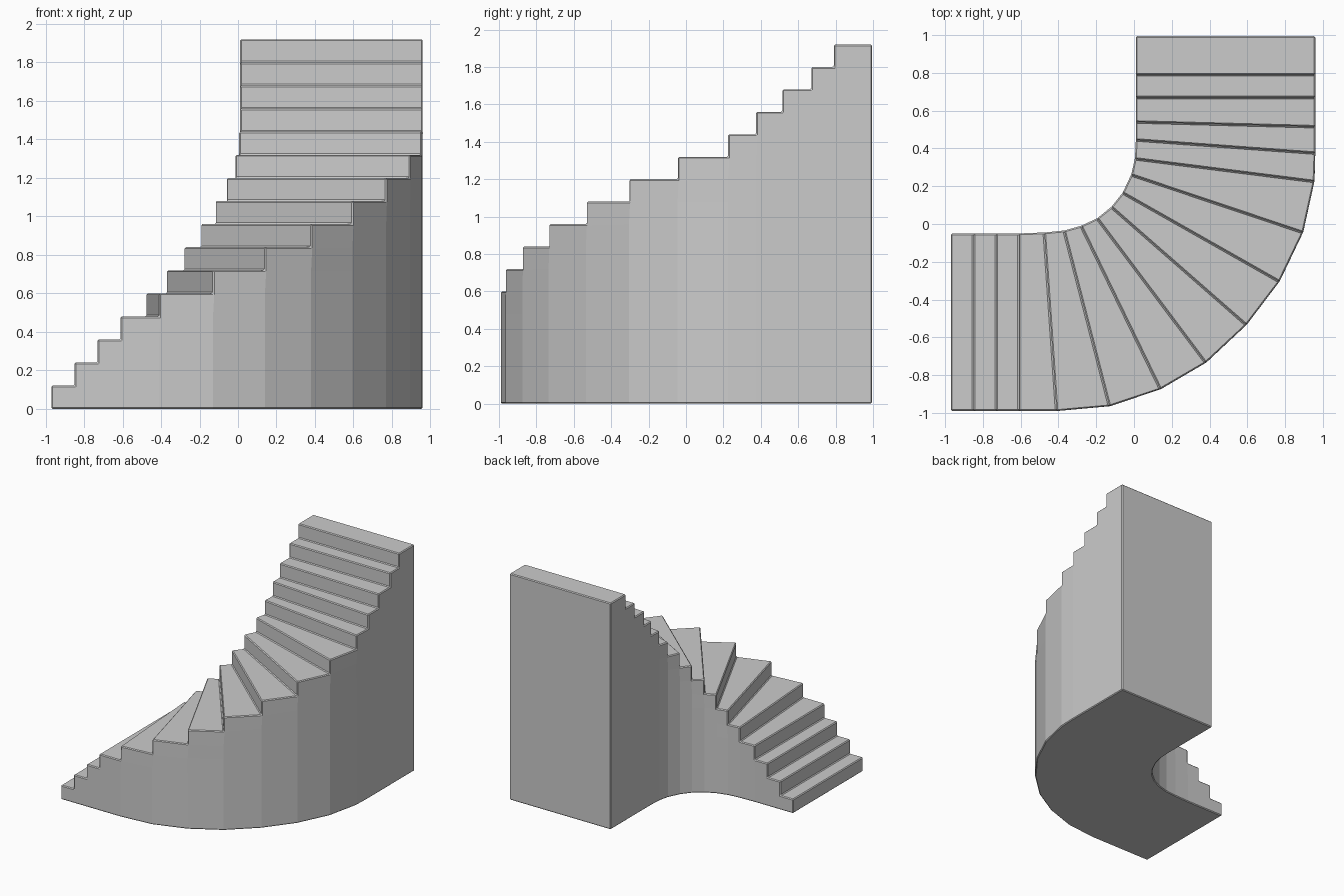
import bpy, bmesh

if "Cube" in bpy.data.objects:
    bpy.data.objects.remove(bpy.data.objects["Cube"])

RISE = 0.12
OUT, INN = -0.99, -0.05          # side lines of the lower straight flight
OUT_X, INN_X = 0.96, 0.01        # side lines of the upper straight flight

# Riser lines as (inner point, outer point): lower flight, winders, upper flight
lines = [((x, INN), (x, OUT)) for x in (-0.97, -0.85, -0.73, -0.61)]
lines += [
    ((-0.475, -0.045), (-0.41, -0.99)),
    ((-0.37, -0.035), (-0.13, -0.965)),
    ((-0.28, -0.01), (0.14, -0.875)),
    ((-0.195, 0.03), (0.38, -0.735)),
    ((-0.12, 0.09), (0.595, -0.535)),
    ((-0.06, 0.165), (0.77, -0.305)),
    ((-0.015, 0.26), (0.895, -0.045)),
    ((0.005, 0.345), (0.955, 0.225)),
    ((0.01, 0.445), (0.96, 0.375)),
    ((0.01, 0.54), (0.96, 0.515)),
]
lines += [((INN_X, y), (OUT_X, y)) for y in (0.67, 0.79, 0.995)]
STEPS = len(lines) - 1

bm = bmesh.new()
cache = {}


def vert(line, side, level):
    """Shared vertex on a riser line at a whole number of rises."""
    key = (line, side, level)
    if key not in cache:
        x, y = lines[line][side]
        cache[key] = bm.verts.new((x, y, level * RISE))
    return cache[key]


def quad(*keys):
    bm.faces.new([vert(*k) for k in keys])


for i in range(STEPS):
    top = i + 1
    # Tread and underside
    quad((i, 0, top), (i, 1, top), (i + 1, 1, top), (i + 1, 0, top))
    quad((i, 0, 0), (i + 1, 0, 0), (i + 1, 1, 0), (i, 1, 0))
    # Riser
    quad((i, 0, i), (i, 1, i), (i, 1, top), (i, 0, top))
    # Inner and outer side walls, one course per rise
    for side in (0, 1):
        for k in range(top):
            quad((i, side, k), (i + 1, side, k), (i + 1, side, k + 1), (i, side, k + 1))

# Tall back wall
for k in range(STEPS):
    quad((STEPS, 0, k), (STEPS, 1, k), (STEPS, 1, k + 1), (STEPS, 0, k + 1))

bmesh.ops.recalc_face_normals(bm, faces=bm.faces[:])
mesh = bpy.data.meshes.new("curved_staircase")
bm.to_mesh(mesh)
bm.free()
stairs = bpy.data.objects.new("curved_staircase", mesh)
bpy.context.collection.objects.link(stairs)

# Small worn chamfer on the step edges
bevel = stairs.modifiers.new("edge_chamfer", 'BEVEL')
bevel.width = 0.007
bevel.segments = 1
bevel.limit_method = 'ANGLE'
bevel.angle_limit = 0.7
